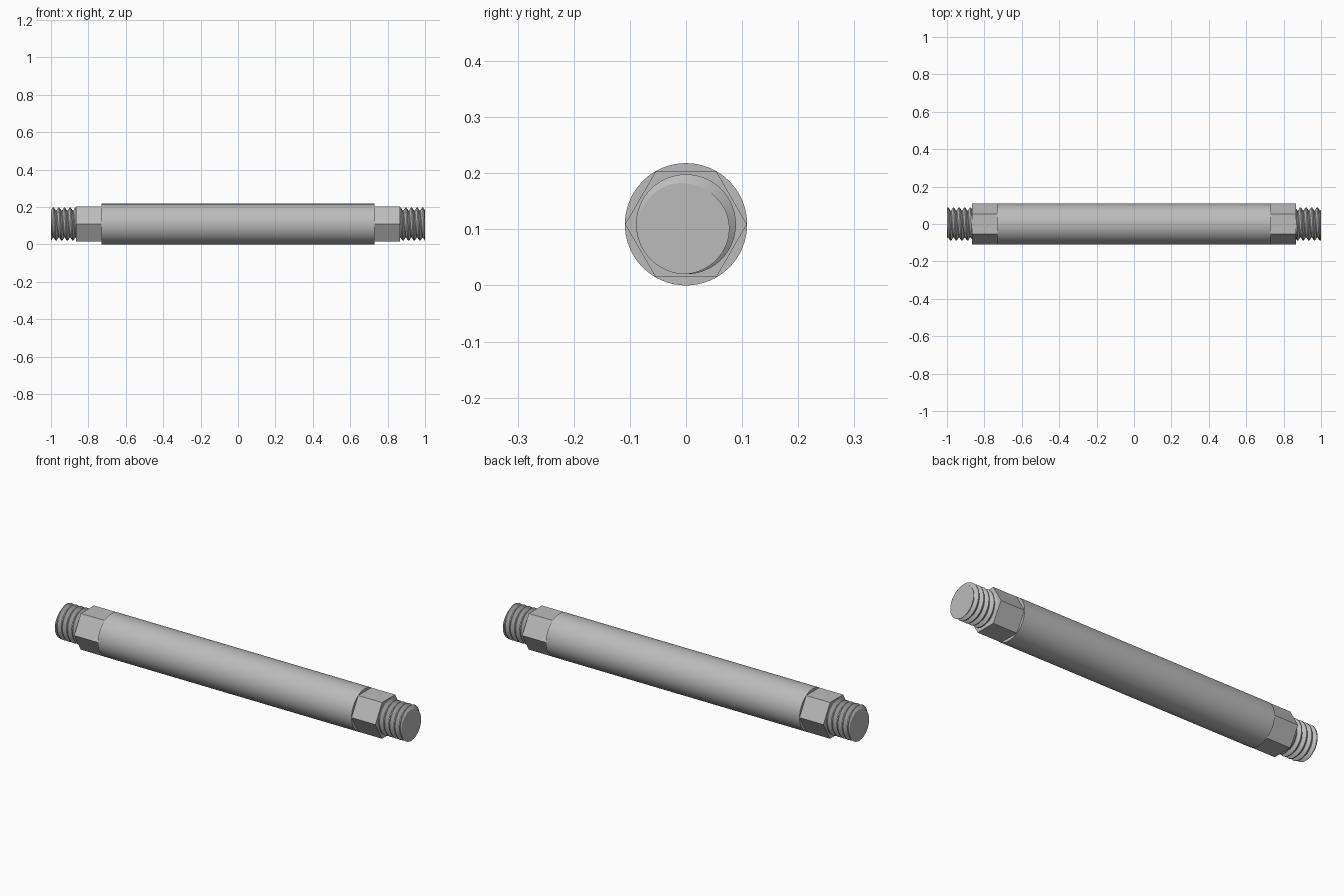
import bpy, bmesh, math
from mathutils import Matrix

cube = bpy.data.objects.get("Cube")
if cube:
    bpy.data.objects.remove(cube)

R = 0.109            # rod radius, also the height of the axis
HEX_R = 0.1085       # hexagon corner radius
SHOULDER, HEX_END, TIP = 0.73, 0.867, 1.0
CREST, ROOT, PITCH = 0.089, 0.072, 0.03

steel = bpy.data.materials.new("steel grey")
steel.use_nodes = True
colour = (0.5, 0.5, 0.5, 1)
steel.diffuse_color = colour
steel.node_tree.nodes["Principled BSDF"].inputs["Base Color"].default_value = colour


def finish(name, bm, smooth=True):
    """Turn a bmesh along x into a shaded object on the rod axis."""
    bmesh.ops.recalc_face_normals(bm, faces=bm.faces)
    mesh = bpy.data.meshes.new(name)
    bm.to_mesh(mesh)
    bm.free()
    mesh.materials.append(steel)
    obj = bpy.data.objects.new(name, mesh)
    bpy.context.collection.objects.link(obj)
    obj.location.z = R
    if smooth:
        bpy.ops.object.select_all(action='DESELECT')
        obj.select_set(True)
        bpy.context.view_layer.objects.active = obj
        bpy.ops.object.shade_smooth_by_angle(angle=math.radians(30))
    return obj


def prism(name, sides, radius, x0, x1, smooth):
    """Cylinder or prism along x, with a corner on the y axis."""
    bm = bmesh.new()
    bmesh.ops.create_cone(bm, cap_ends=True, segments=sides, radius1=radius,
                          radius2=radius, depth=x1 - x0)
    turn = Matrix.Rotation(math.pi / 2, 4, 'Y')
    first = bm.verts[:][0].co
    spin = Matrix.Rotation(math.pi / 2 - math.atan2(first.y, first.x), 4, 'Z')
    bm.transform(Matrix.Translation(((x0 + x1) / 2, 0, 0)) @ turn @ spin)
    return finish(name, bm, smooth)


def thread_radius(t):
    """Thread profile over one pitch: flat root, flank, flat crest, flank."""
    d = abs((t + 0.5) % 1 - 0.5)          # 0 at the root, 0.5 at the crest
    k = min(max((d - 0.06) / 0.36, 0), 1)
    return ROOT + (CREST - ROOT) * k


def thread(name, side):
    """Helical thread ending in flat faces, for the +x or -x end."""
    segs, marks = 64, (0.06, 0.42, 0.58, 0.94)
    x0, x1 = HEX_END - 0.002, TIP
    start = x1 - PITCH / 6                # puts the root at the tip up and to the side
    turns = math.ceil((x1 - x0) / PITCH) + 2
    bm = bmesh.new()
    rows = []
    for n in range(-turns, 2):
        for m in marks:
            row = []
            for j in range(segs + 1):
                a = j / segs
                x = min(max(start + PITCH * (n + m + a), x0), x1)
                r = thread_radius((x - start) / PITCH - a)
                row.append(bm.verts.new((x, r * math.cos(math.tau * a),
                                         r * math.sin(math.tau * a))))
            rows.append(row)
    for low, high in zip(rows, rows[1:]):
        for j in range(segs):
            bm.faces.new((low[j], low[j + 1], high[j + 1], high[j]))
    bmesh.ops.remove_doubles(bm, verts=bm.verts, dist=0.00005)
    # Drop flat leftovers lying on the end planes, then cap both ends
    flat = [f for f in bm.faces if any(
        all(abs(v.co.x - x) < 0.00001 for v in f.verts) for x in (x0, x1))]
    bmesh.ops.delete(bm, geom=flat, context='FACES')
    bmesh.ops.holes_fill(bm, edges=[e for e in bm.edges if e.is_boundary], sides=0)
    if side < 0:
        bm.transform(Matrix.Rotation(math.pi, 4, 'Z'))
    return finish(name, bm)


prism("rod_body", 64, R, -SHOULDER, SHOULDER, True)
for label, side in (("left", 1), ("right", -1)):
    ends = sorted((side * (SHOULDER - 0.005), side * HEX_END))
    prism(label + "_hex_flats", 6, HEX_R, ends[0], ends[1], False)
    thread(label + "_thread", side)
